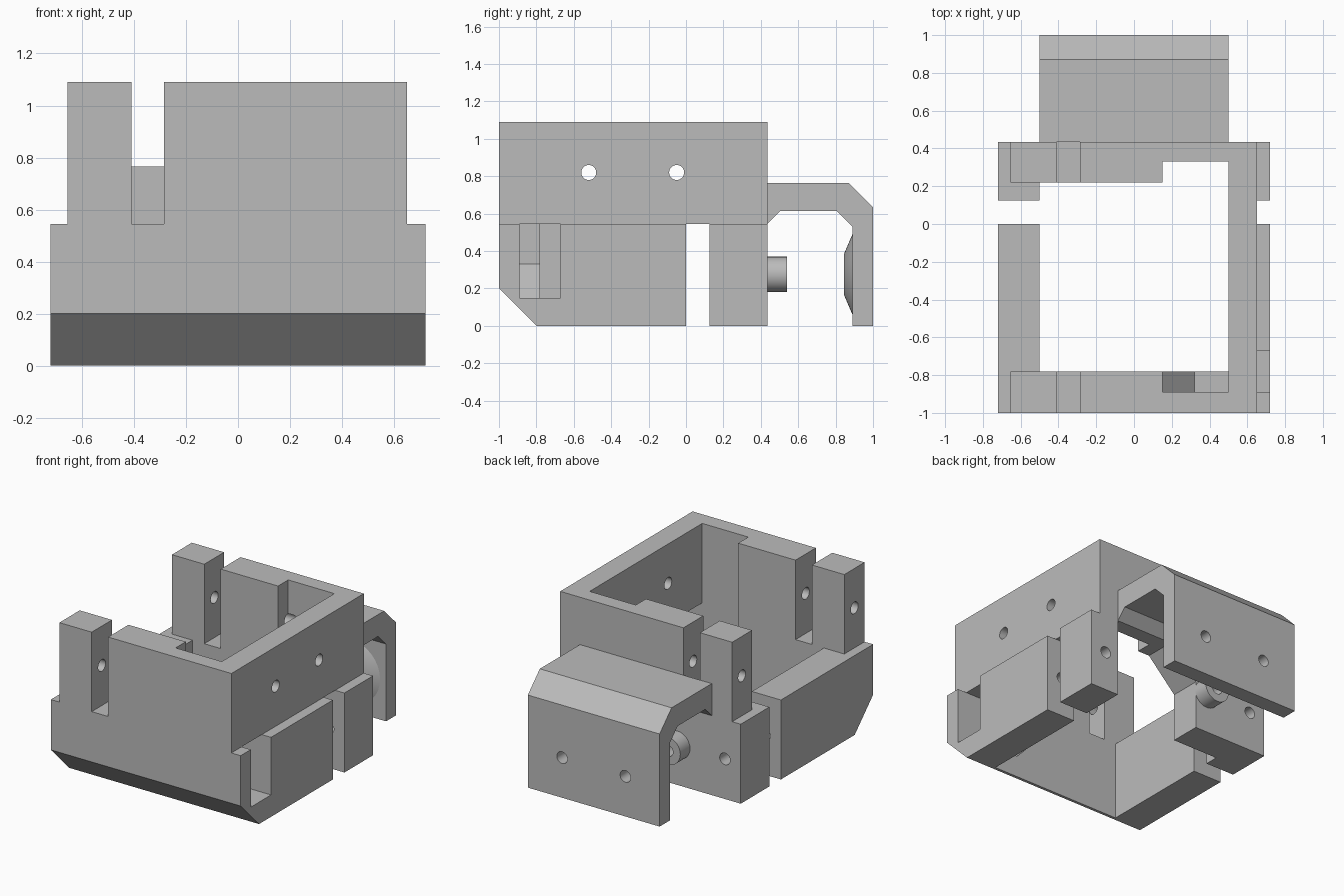
import bpy, bmesh, math
from mathutils import Vector

if "Cube" in bpy.data.objects:
    bpy.data.objects.remove(bpy.data.objects["Cube"])

grey = bpy.data.materials.new("plain_grey")
grey.diffuse_color = (0.5, 0.5, 0.5, 1)
grey.use_nodes = True
grey.node_tree.nodes["Principled BSDF"].inputs["Base Color"].default_value = grey.diffuse_color

AXES = {'x': (1, 2, 0), 'y': (0, 2, 1), 'z': (0, 1, 2)}  # profile axes, depth axis


def finish(name, bm):
    bmesh.ops.recalc_face_normals(bm, faces=bm.faces[:])
    me = bpy.data.meshes.new(name)
    bm.to_mesh(me)
    bm.free()
    ob = bpy.data.objects.new(name, me)
    bpy.context.collection.objects.link(ob)
    me.materials.append(grey)
    return ob


def prism(name, axis, pts, a, b):
    """Extrude a 2D profile along an axis from a to b."""
    i, j, k = AXES[axis]
    bm = bmesh.new()
    rings = []
    for d in (a, b):
        ring = []
        for p in pts:
            co = Vector()
            co[i], co[j], co[k] = p[0], p[1], d
            ring.append(bm.verts.new(co))
        rings.append(ring)
        bm.faces.new(ring)
    n = len(pts)
    for s in range(n):
        t = (s + 1) % n
        bm.faces.new((rings[0][s], rings[0][t], rings[1][t], rings[1][s]))
    return finish(name, bm)


def box(name, x, y, z):
    return prism(name, 'z', [(x[0], y[0]), (x[1], y[0]), (x[1], y[1]), (x[0], y[1])], *z)


def disc(name, axis, c, r, a, b, r2=None, n=32):
    """Cylinder or cone frustum along an axis from a to b."""
    i, j, k = AXES[axis]
    bm = bmesh.new()
    rings = []
    for d, rad in ((a, r), (b, r if r2 is None else r2)):
        ring = []
        for s in range(n):
            t = 2 * math.pi * s / n
            co = Vector()
            co[i], co[j], co[k] = c[0] + rad * math.cos(t), c[1] + rad * math.sin(t), d
            ring.append(bm.verts.new(co))
        rings.append(ring)
        bm.faces.new(ring)
    for s in range(n):
        t = (s + 1) % n
        bm.faces.new((rings[0][s], rings[0][t], rings[1][t], rings[1][s]))
    return finish(name, bm)


def cut(target, cutters):
    for c in cutters:
        m = target.modifiers.new("cut", 'BOOLEAN')
        m.operation, m.solver, m.object = 'DIFFERENCE', 'EXACT', c
        bpy.context.view_layer.objects.active = target
        bpy.ops.object.modifier_apply(modifier=m.name)
        bpy.data.objects.remove(c)


def smooth(ob):
    bpy.ops.object.select_all(action='DESELECT')
    ob.select_set(True)
    bpy.context.view_layer.objects.active = ob
    bpy.ops.object.shade_smooth_by_angle(angle=math.radians(30))


STEP, TOP, BACK = 0.545, 1.09, 0.435
HOLE = 0.04

# Stepped housing block
body = prism("housing", 'y', [(-.72, 0), (.72, 0), (.72, STEP), (.65, STEP), (.65, TOP),
                              (-.655, TOP), (-.655, STEP), (-.72, STEP)], -1, BACK)
cutters = [
    # central shaft with widened rear right pocket
    prism("shaft", 'z', [(-.5, -.78), (.5, -.78), (.5, .33), (.15, .33), (.15, .22), (-.5, .22)], -.1, 1.3),
    # open upper left side
    box("left_opening", (-1, -.4), (-.78, .22), (STEP, 1.3)),
    # clamp gaps on both sides
    box("right_gap", (.4, 1), (0, .125), (-.1, STEP)),
    box("left_gap", (-1, -.4), (0, .125), (-.1, .7)),
    # vertical slots in front and rear walls
    box("finger_slot", (-.41, -.285), (-1.1, .5), (STEP, 1.3)),
    # front pocket with sloped floor, and the side slot beside it
    prism("front_pocket", 'y', [(.15, 1.3), (.15, .33), (.32, .15), (.5, .15), (.5, 1.3)], -.89, -.7),
    box("side_slot", (.45, .8), (-.89, -.67), (.15, STEP)),
    # rear lower opening with sloped shoulder
    prism("rear_opening", 'y', [(-.15, -.1), (.5, -.1), (.5, STEP), (.06, STEP), (-.15, .335)], .15, .6),
    # front bottom chamfer
    prism("chamfer", 'x', [(-1.1, .3), (-1.1, -.1), (-.7, -.1)], -1, 1),
]
# Screw holes
for y in (-.52, -.05):
    cutters.append(disc("wall_hole", 'x', (y, .82), HOLE, .4, .8))
for y in (-.89, .33):
    cutters.append(disc("finger_hole", 'x', (y, .82), HOLE, -.8, .2))
for x in (-.6, .6):
    cutters.append(disc("clamp_hole", 'y', (x, .275), HOLE, -.35, .6))
cutters.append(disc("knob_hole", 'y', (-.24, .275), HOLE, .1, .6))
cut(body, cutters)
smooth(body)

# Rear hook plate
hook = prism("rear_hook", 'x', [(BACK, .765), (.87, .765), (1, .635), (1, 0), (.89, 0), (.89, .53),
                                (.805, .615), (.505, .615), (BACK, STEP)], -.5, .5)
cut(hook, [disc("hook_hole", 'y', (x, .275), HOLE, .7, 1.1) for x in (-.24, .24)])
smooth(hook)

# Tapered bosses inside the hook
for x, side in ((-.24, "left"), (.24, "right")):
    boss = disc(side + "_boss", 'y', (x, .275), .215, .89, .845, r2=.11)
    cut(boss, [disc("boss_hole", 'y', (x, .275), HOLE, .7, 1.1)])
    smooth(boss)

# Round spring stub on the rear wall
stub = disc("rear_stub", 'y', (-.24, .275), .095, BACK, .54)
cut(stub, [disc("stub_hole", 'y', (-.24, .275), HOLE, .3, .7)])
smooth(stub)
